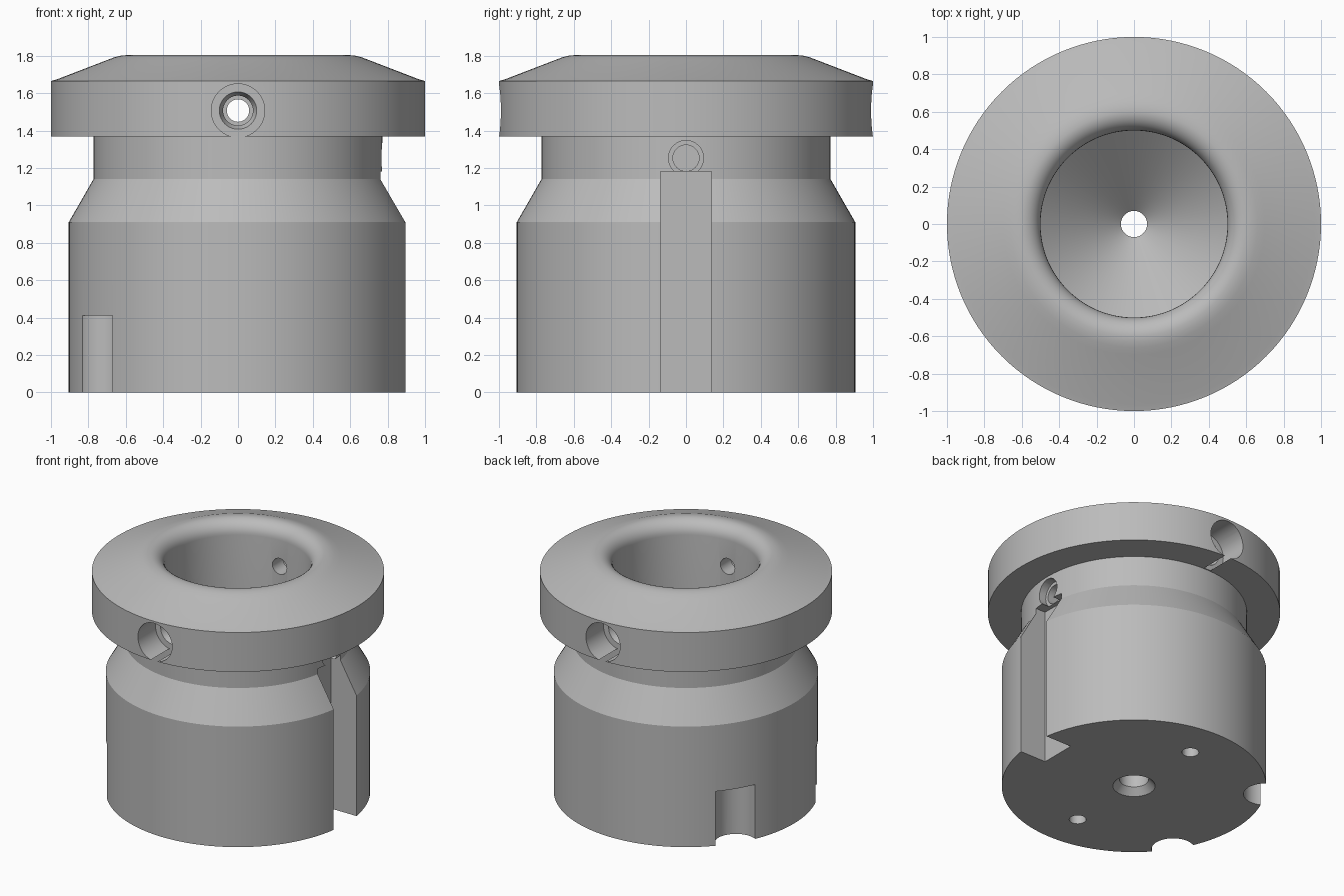
import bpy, bmesh, math
from mathutils import Matrix

cube = bpy.data.objects.get("Cube")
if cube:
    bpy.data.objects.remove(cube, do_unlink=True)

grey = bpy.data.materials.new("plain grey")
grey.use_nodes = True
grey.diffuse_color = (0.5, 0.5, 0.5, 1)
grey.node_tree.nodes["Principled BSDF"].inputs["Base Color"].default_value = (0.5, 0.5, 0.5, 1)


def add_object(name, bm):
    bmesh.ops.recalc_face_normals(bm, faces=bm.faces)
    mesh = bpy.data.meshes.new(name)
    bm.to_mesh(mesh)
    bm.free()
    mesh.materials.append(grey)
    obj = bpy.data.objects.new(name, mesh)
    bpy.context.collection.objects.link(obj)
    return obj


def lathe(name, profile, segments, closed=False, matrix=Matrix()):
    """Revolve (radius, height) points about z; open profiles get end caps."""
    bm = bmesh.new()
    rings = []
    for r, h in profile:
        angles = [2 * math.pi * i / segments for i in range(segments)]
        rings.append([bm.verts.new((r * math.cos(a), r * math.sin(a), h)) for a in angles])
    pairs = list(zip(rings, rings[1:]))
    if closed:
        pairs.append((rings[-1], rings[0]))
    else:
        bm.faces.new(rings[0])
        bm.faces.new(rings[-1])
    for a, b in pairs:
        for i in range(segments):
            j = (i + 1) % segments
            bm.faces.new((a[i], a[j], b[j], b[i]))
    bm.transform(matrix)
    return add_object(name, bm)


def cut(body, cutter):
    mod = body.modifiers.new("cut", 'BOOLEAN')
    mod.operation = 'DIFFERENCE'
    mod.solver = 'EXACT'
    mod.object = cutter
    bpy.context.view_layer.objects.active = body
    bpy.ops.object.modifier_apply(modifier=mod.name)
    bpy.data.objects.remove(cutter, do_unlink=True)


# Turned body: foot, shoulder, neck, flange, rounded lip, bowl and centre bore
outside = [(0.145, 0), (0.905, 0), (0.905, 0.91), (0.773, 1.14), (0.773, 1.367),
           (1, 1.367), (1, 1.665), (0.965, 1.675), (0.70, 1.777), (0.66, 1.792), (0.63, 1.8)]
lip = [(0.6 - 0.1 * math.sin(a), 1.703 + 0.1 * math.cos(a))
       for a in (math.pi / 2 * i / 8 for i in range(9))]
inside = [(0.5, 0.75), (0.07, 0.37), (0.07, 0.2), (0.1, 0.2), (0.1, 0.05)]
body = lathe("flanged_body", outside + lip + inside, 128, closed=True)

# Stepped screw holes through the front and back of the flange
hole = [(0.143, -1.2), (0.143, -0.78), (0.1, -0.78), (0.08, -0.73),
        (0.08, -0.62), (0.06, -0.62), (0.06, -0.3)]
for turn in (0, math.pi):
    place = (Matrix.Translation((0, 0, 1.507)) @ Matrix.Rotation(turn, 4, 'Z')
             @ Matrix.Rotation(-math.pi / 2, 4, 'X'))
    cut(body, lathe("flange_hole_cutter", hole, 40, matrix=place))

# Upright keyway on the +x side
bm = bmesh.new()
bmesh.ops.create_cube(bm, size=1)
bm.transform(Matrix.Translation((0.98, 0, 0.54)) @ Matrix.Diagonal((0.6, 0.272, 1.28, 1)))
cut(body, add_object("keyway_cutter", bm))

# Blind stepped hole above the keyway
place = Matrix.Translation((0, 0, 1.253)) @ Matrix.Rotation(math.pi / 2, 4, 'Y')
cut(body, lathe("neck_hole_cutter", [(0.07, 0.56), (0.07, 0.71), (0.094, 0.71), (0.094, 0.9)],
                32, matrix=place))

# Round notches at the foot on the -x side
for angle in (147.2, 212.8):
    a = math.radians(angle)
    place = Matrix.Translation((0.905 * math.cos(a), 0.905 * math.sin(a), 0))
    cut(body, lathe("notch_cutter", [(0.148, -0.1), (0.148, 0.41)], 40, matrix=place))

# Blind pin holes in the underside
for y in (-0.6, 0.6):
    cut(body, lathe("pin_hole_cutter", [(0.058, -0.1), (0.058, 0.3)], 32,
                    matrix=Matrix.Translation((0, y, 0))))

# Smooth the round surfaces, keep the machined edges sharp
bpy.ops.object.select_all(action='DESELECT')
body.select_set(True)
bpy.context.view_layer.objects.active = body
bpy.ops.object.shade_smooth_by_angle(angle=math.radians(20))
